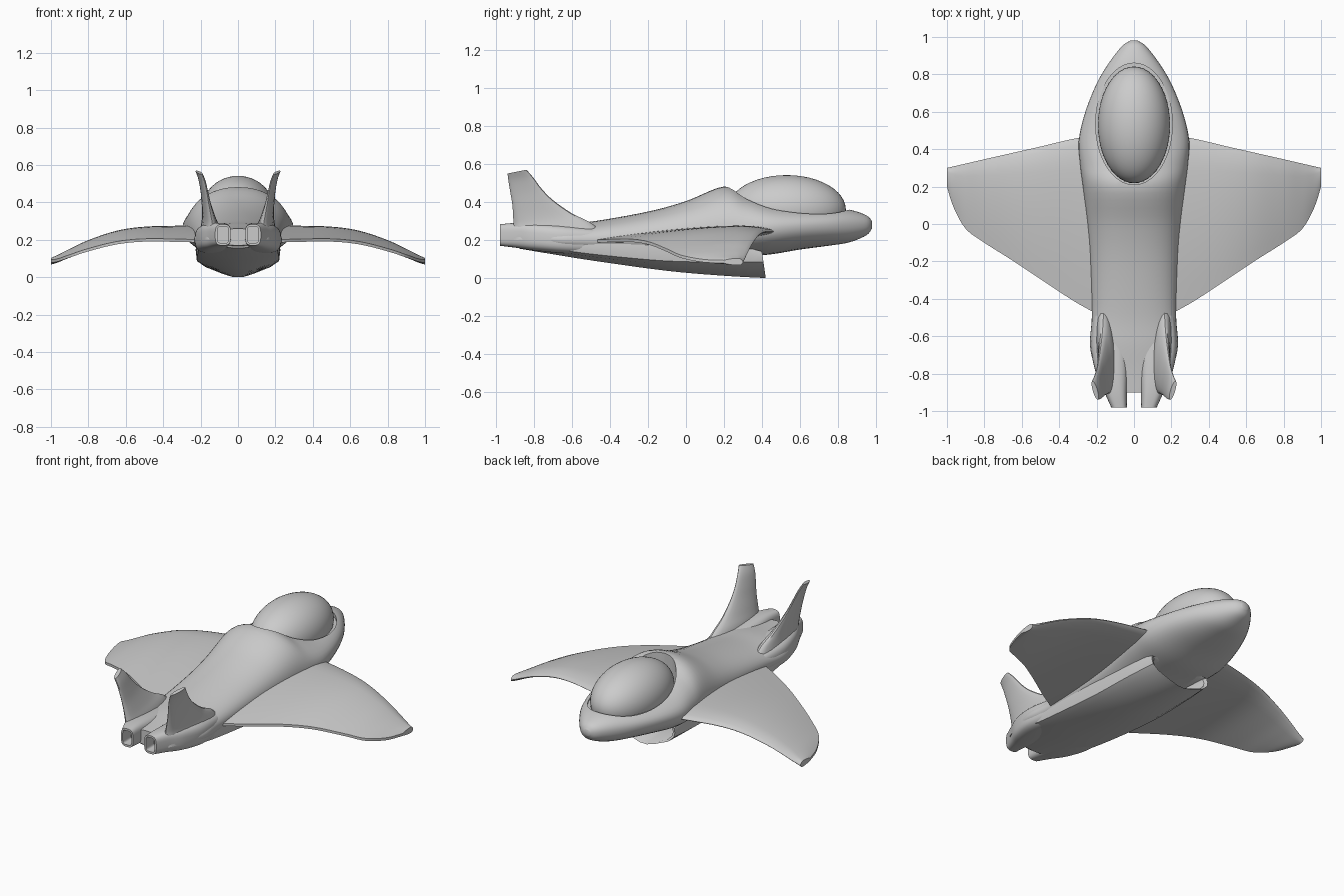
import bpy, bmesh, math

if "Cube" in bpy.data.objects:
    bpy.data.objects.remove(bpy.data.objects["Cube"])


def spline(rows, n=5):
    """Catmull-Rom through rows of section parameters."""
    out = []
    for i in range(len(rows) - 1):
        quad = zip(rows[max(i - 1, 0)], rows[i], rows[i + 1], rows[min(i + 2, len(rows) - 1)])
        quad = list(quad)
        for k in range(n):
            t = k / n
            out.append([0.5 * (2 * b + (c - a) * t + (2 * a - 5 * b + 4 * c - d) * t * t
                               + (3 * b - a - 3 * c + d) * t ** 3) for a, b, c, d in quad])
    return out + [list(rows[-1])]


def finish(ob, angle=35):
    bpy.ops.object.select_all(action='DESELECT')
    ob.select_set(True)
    bpy.context.view_layer.objects.active = ob
    bpy.ops.object.shade_smooth_by_angle(angle=math.radians(angle))


def loft(name, rings, mirror=False):
    """Skin closed rings of equal length and cap both ends."""
    bm = bmesh.new()
    vs = [[bm.verts.new(p) for p in r] for r in rings]
    n = len(rings[0])
    for a, b in zip(vs, vs[1:]):
        for i in range(n):
            j = (i + 1) % n
            bm.faces.new((a[i], a[j], b[j], b[i]))
    bm.faces.new(vs[0])
    bm.faces.new(vs[-1])
    bmesh.ops.recalc_face_normals(bm, faces=bm.faces)
    me = bpy.data.meshes.new(name)
    bm.to_mesh(me)
    bm.free()
    ob = bpy.data.objects.new(name, me)
    bpy.context.collection.objects.link(ob)
    finish(ob)
    if mirror:
        ob.modifiers.new("Mirror", 'MIRROR')
    return ob


def oval(cx, y, w, zc, zt, zb, e=2.0, n=40):
    """Superellipse ring in the xz plane, separate top and bottom heights."""
    ring = []
    for i in range(n):
        a = 2 * math.pi * i / n
        c, s = math.cos(a), math.sin(a)
        h = zt - zc if s > 0 else zc - zb
        ring.append((cx + math.copysign(abs(c) ** (2 / e), c) * w, y,
                     zc + math.copysign(abs(s) ** (2 / e), s) * h))
    return ring


# Fuselage: y, half width, widest z, top z, bottom z
body = [(.98, .02, .28, .298, .262), (.95, .065, .28, .33, .225), (.86, .135, .28, .36, .188),
        (.75, .20, .28, .368, .17), (.6, .26, .275, .375, .15), (.45, .295, .265, .395, .125),
        (.32, .29, .255, .44, .115), (.2, .275, .245, .482, .105), (.0, .25, .23, .405, .09),
        (-.2, .235, .215, .35, .10), (-.48, .225, .2, .3, .11), (-.65, .235, .2, .285, .125),
        (-.78, .2, .21, .27, .145), (-.9, .12, .22, .26, .17)]
fuselage = loft("fuselage", [oval(0, y, w, c, t, b, 2.15) for y, w, c, t, b in spline(body)])

# Recess around the canopy
bpy.ops.mesh.primitive_cylinder_add(vertices=64, radius=1, depth=1, location=(0, .535, .83))
cutter = bpy.context.object
cutter.name = "cockpit_cutter"
cutter.scale = (.205, .325, 1)
cutter.hide_render = True
mod = fuselage.modifiers.new("Recess", 'BOOLEAN')
mod.operation = 'DIFFERENCE'
mod.object = cutter
finish(fuselage)
bpy.ops.object.modifier_apply(modifier="Recess")
bpy.data.objects.remove(cutter)
finish(fuselage)

# Canopy bubble
bpy.ops.mesh.primitive_uv_sphere_add(segments=48, ring_count=24, location=(0, .53, .36))
canopy = bpy.context.object
canopy.name = "canopy"
canopy.scale = (.193, .312, .182)
finish(canopy)


# Belly intake scoop: y, half width, shoulder z, keel z, top z
def scoop(y, w, zs, zb, zt, k=1.0):
    half = [(w, zt), (w * 1.03, (zt + zs) / 2), (w, zs), (w * .82, zs - (zs - zb) * .4),
            (w * .4, zb + (zs - zb) * .2), (w * .12, zb)]
    pts = half + [(-x, z) for x, z in reversed(half)]
    zm = (zt + zb) / 2
    return [(x * k, y - .02 * (z - zb) / (zt - zb), zm + (z - zm) * k) for x, z in pts]


belly = [(.42, .2, .085, .0, .14), (.2, .215, .085, .012, .19), (-.1, .22, .09, .038, .2),
         (-.48, .215, .125, .09, .2), (-.7, .2, .155, .125, .21), (-.88, .13, .175, .155, .22)]
lip = belly[0]
loft("intake_scoop", [scoop(.2, *lip[1:], .8), scoop(.41, *lip[1:], .9)]
     + [scoop(*r) for r in spline(belly)])


# Drooping wing: x, leading y, trailing y, leading z, trailing z, thickness
def wing_ring(x, y0, y1, z0, z1, t, n=14):
    top, bot = [], []
    for i in range(n + 1):
        c = (i / n) ** 1.6
        z = z0 + (z1 - z0) * c ** 1.5
        h = t * (1.35 * math.sqrt(c) * (1 - c)) + .008 * min(1, c * 8)
        y = y0 + (y1 - y0) * c
        top.append((x, y, z + h + .0005))
        bot.append((x, y, z - h * .8 - .0005))
    return top + bot[::-1]


wing = [(.12, .48, -.52, .24, .19, .065), (.3, .46, -.425, .245, .195, .055),
        (.5, .414, -.295, .243, .197, .047), (.65, .38, -.195, .223, .182, .042),
        (.8, .346, -.1, .175, .145, .036), (.9, .323, -.025, .13, .112, .03),
        (.965, .308, .09, .098, .09, .026), (1.0, .3, .2, .083, .085, .022)]
loft("wing", [wing_ring(*r) for r in spline(wing)], mirror=True)


# Tail fin: z, front y, back y, middle x, half thickness
def fin_ring(z, y0, y1, x, t, n=20):
    ring = []
    for i in range(n):
        a = 2 * math.pi * i / n
        c = math.cos(a)
        ring.append((x + t * math.sin(a) + .014 * c, (y0 + y1) / 2 + c * (y0 - y1) / 2,
                     z + .01 * c))
    return ring


fin = [(.21, -.42, -.92, .15, .06), (.28, -.5, -.91, .15, .045), (.33, -.6, -.91, .157, .032),
       (.4, -.7, -.915, .17, .021), (.46, -.76, -.925, .18, .016), (.52, -.805, -.935, .193, .014),
       (.56, -.84, -.94, .208, .013)]
loft("tail_fin", [fin_ring(*r) for r in spline(fin, 4)], mirror=True)

# Exhaust nozzle with a hollow end: centre x, y, half width, mid z, top, bottom
nozzle = [(.12, -.45, .09, .2, .26, .12), (.13, -.65, .1, .2, .28, .13),
          (.118, -.8, .085, .215, .29, .145), (.098, -.9, .06, .225, .29, .16),
          (.08, -.98, .042, .225, .283, .17)]
rings = [oval(*r, 3.2) for r in spline(nozzle)]
rings += [oval(.08, y, .03, .225, .27, .183, 5) for y in (-.98, -.9)]
loft("exhaust_nozzle", rings, mirror=True)
